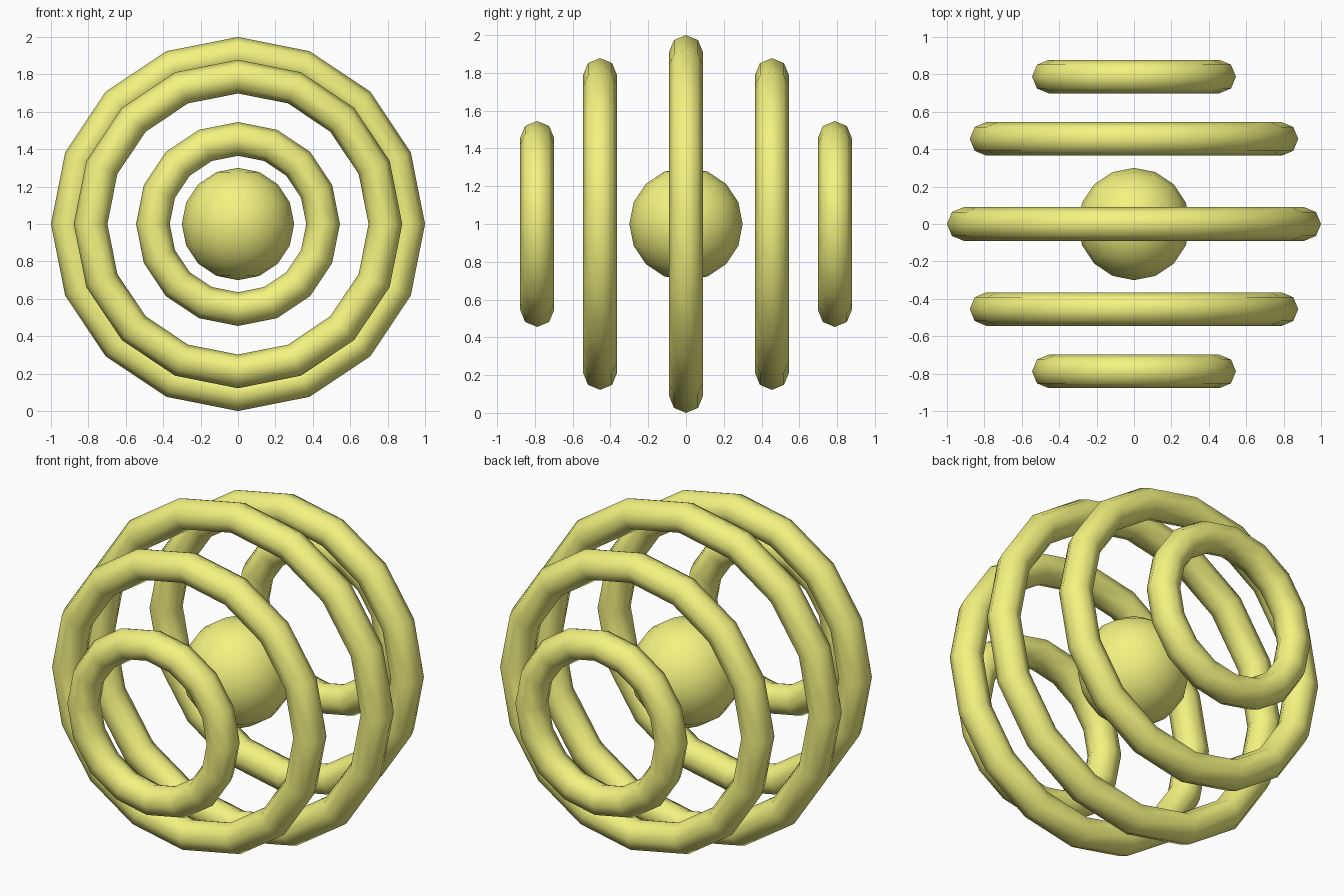
import bpy
from math import cos, sin, radians

if "Cube" in bpy.data.objects:
    bpy.data.objects.remove(bpy.data.objects["Cube"])

CENTRE_Z = 1.0
SPREAD = 0.91      # radius of the sphere on which the ring centrelines lie
TUBE = 0.09

yellow = bpy.data.materials.new("yellow")
yellow.diffuse_color = (0.9, 0.9, 0.22, 1)
yellow.use_nodes = True
yellow.node_tree.nodes["Principled BSDF"].inputs["Base Color"].default_value = yellow.diffuse_color


def finish(name):
    obj = bpy.context.object
    obj.name = name
    obj.data.materials.append(yellow)
    bpy.ops.object.shade_smooth()


# Five upright rings, stepped by latitude from front to back
names = ["front_small_ring", "front_medium_ring", "centre_large_ring",
         "back_medium_ring", "back_small_ring"]
for name, latitude in zip(names, (-60, -30, 0, 30, 60)):
    a = radians(latitude)
    bpy.ops.mesh.primitive_torus_add(
        major_segments=16, minor_segments=8,
        major_radius=SPREAD * cos(a), minor_radius=TUBE,
        location=(0, SPREAD * sin(a), CENTRE_Z), rotation=(radians(90), 0, 0))
    finish(name)

# Floating ball in the middle
bpy.ops.mesh.primitive_uv_sphere_add(segments=16, ring_count=8, radius=0.3,
                                     location=(0, 0, CENTRE_Z))
finish("core_ball")
